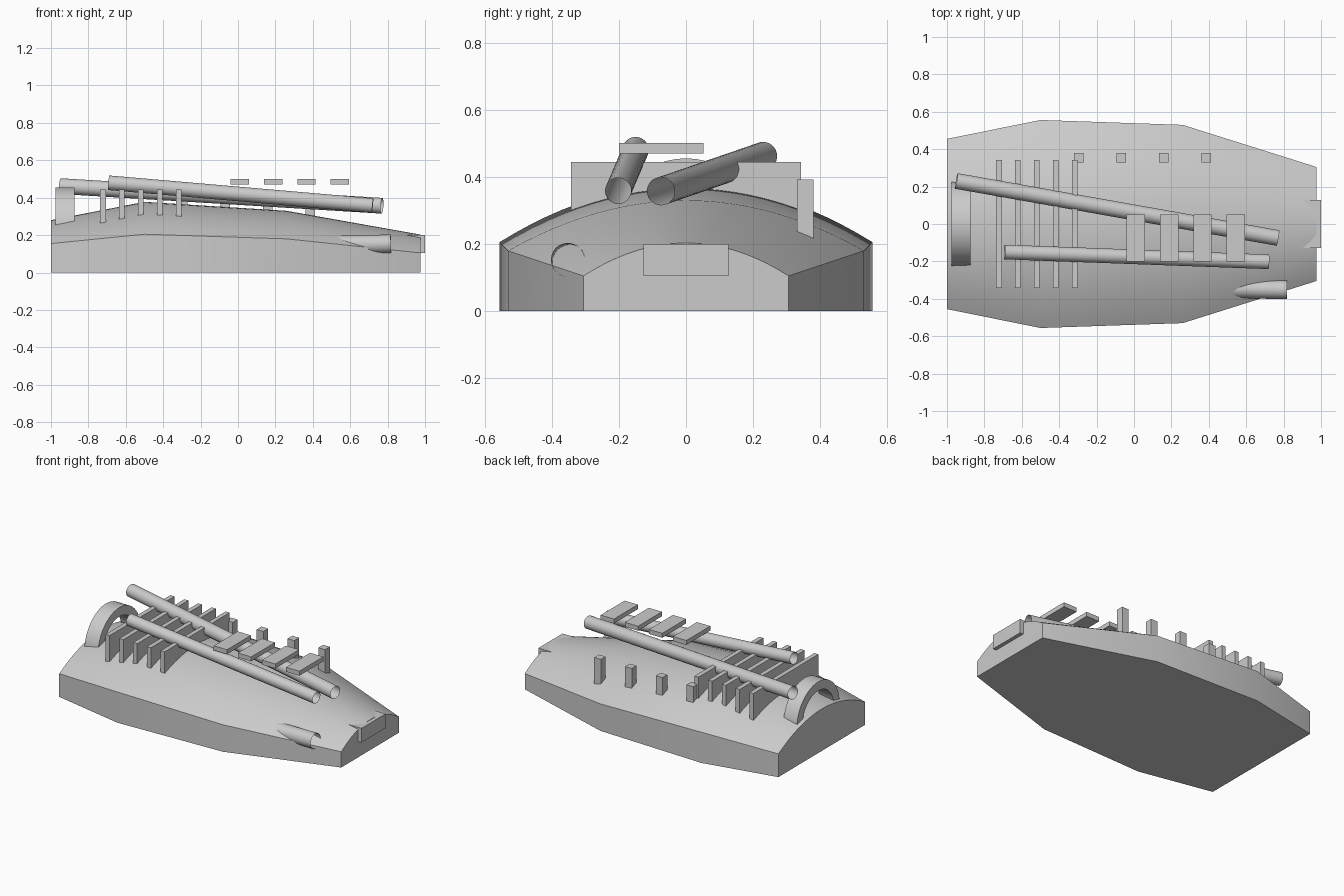
import bpy
import bmesh
from math import cos, sin, pi, radians
from mathutils import Vector

if "Cube" in bpy.data.objects:
    bpy.data.objects.remove(bpy.data.objects["Cube"], do_unlink=True)

grey = bpy.data.materials.new("plain grey")
grey.use_nodes = True
colour = (0.6, 0.6, 0.6, 1)
grey.diffuse_color = colour
grey.node_tree.nodes["Principled BSDF"].inputs["Base Color"].default_value = colour


def finish(name, bm, smooth=False):
    bmesh.ops.recalc_face_normals(bm, faces=bm.faces)
    mesh = bpy.data.meshes.new(name)
    bm.to_mesh(mesh)
    bm.free()
    mesh.materials.append(grey)
    obj = bpy.data.objects.new(name, mesh)
    bpy.context.collection.objects.link(obj)
    if smooth:
        bpy.ops.object.select_all(action="DESELECT")
        obj.select_set(True)
        bpy.context.view_layer.objects.active = obj
        bpy.ops.object.shade_smooth_by_angle(angle=radians(30))
    return obj


def box(name, low, high):
    low, high = Vector(low), Vector(high)
    bm = bmesh.new()
    bmesh.ops.create_cube(bm, size=1)
    bmesh.ops.scale(bm, vec=high - low, verts=bm.verts)
    bmesh.ops.translate(bm, vec=(low + high) / 2, verts=bm.verts)
    return finish(name, bm)


def loft(bm, rings, closed):
    """Bridge neighbouring rings of points with quads."""
    loops = [[bm.verts.new(p) for p in ring] for ring in rings]
    count = len(loops[0])
    pairs = list(zip(loops, loops[1:]))
    if closed:
        pairs.append((loops[-1], loops[0]))
    for a, b in pairs:
        for i in range(count):
            j = (i + 1) % count
            bm.faces.new((a[i], a[j], b[j], b[i]))
    return loops


def tube(name, start, end, radius):
    """Open-ended thin pipe between two points."""
    start, end = Vector(start), Vector(end)
    axis = end - start
    bm = bmesh.new()
    bmesh.ops.create_cone(bm, cap_ends=False, segments=32, radius1=radius,
                          radius2=radius, depth=axis.length)
    bmesh.ops.rotate(bm, matrix=axis.to_track_quat("Z", "Y").to_matrix(), verts=bm.verts)
    bmesh.ops.translate(bm, vec=(start + end) / 2, verts=bm.verts)
    return finish(name, bm, True)


# Hull: flat bottom, upright sides and an arched deck over four stations
# Each station is x, half width, side height, crown height
stations = [(-1, 0.455, 0.155, 0.28), (-0.5, 0.556, 0.205, 0.378),
            (0.26, 0.53, 0.18, 0.33), (0.975, 0.305, 0.105, 0.203)]
STEPS = 24
sections = []
for x, half, side, crown in stations:
    section = [(x, -half, 0)]
    for i in range(STEPS + 1):
        t = 2 * i / STEPS - 1
        section.append((x, half * t, side + (crown - side) * (1 - t * t)))
    section.append((x, half, 0))
    sections.append(section)
bm = bmesh.new()
ends = loft(bm, sections, False)
bm.faces.new(ends[0])
bm.faces.new(ends[-1])
finish("hull", bm, True)

# Bow block
box("bow_block", (0.8, -0.127, 0.105), (1, 0.127, 0.2))

# Stern hoop: a flat band standing across the deck
bm = bmesh.new()
hoop = []
for i in range(48):
    a = 2 * pi * i / 48
    hoop.append([(x, r * cos(a), 0.23 + r * sin(a))
                 for x, r in ((-0.975, 0.225), (-0.875, 0.225), (-0.875, 0.165), (-0.975, 0.165))])
loft(bm, hoop, True)
finish("stern_hoop", bm, True)

# Cross ribs on the rear deck
for i in range(5):
    x = -0.722 + 0.1015 * i
    box(f"cross_rib_{i + 1}", (x - 0.015, -0.342, 0.15), (x + 0.015, 0.342, 0.444))

# Floating deck planks
for i in range(4):
    x = 0.01 + 0.178 * i
    box(f"deck_plank_{i + 1}", (x - 0.049, -0.2, 0.47), (x + 0.049, 0.052, 0.5))

# Posts along the left side
for i in range(4):
    x = -0.295 + 0.227 * i
    box(f"side_post_{i + 1}", (x - 0.025, 0.33, 0.15), (x + 0.025, 0.38, 0.392))

# Long sloping pipes and the short side pipe
tube("long_pipe_left", (-0.95, 0.23, 0.462), (0.77, -0.075, 0.357), 0.042)
tube("long_pipe_right", (-0.692, -0.15, 0.48), (0.72, -0.202, 0.358), 0.039)
tube("side_pipe", (0.48, -0.345, 0.147), (0.818, -0.352, 0.153), 0.05)
